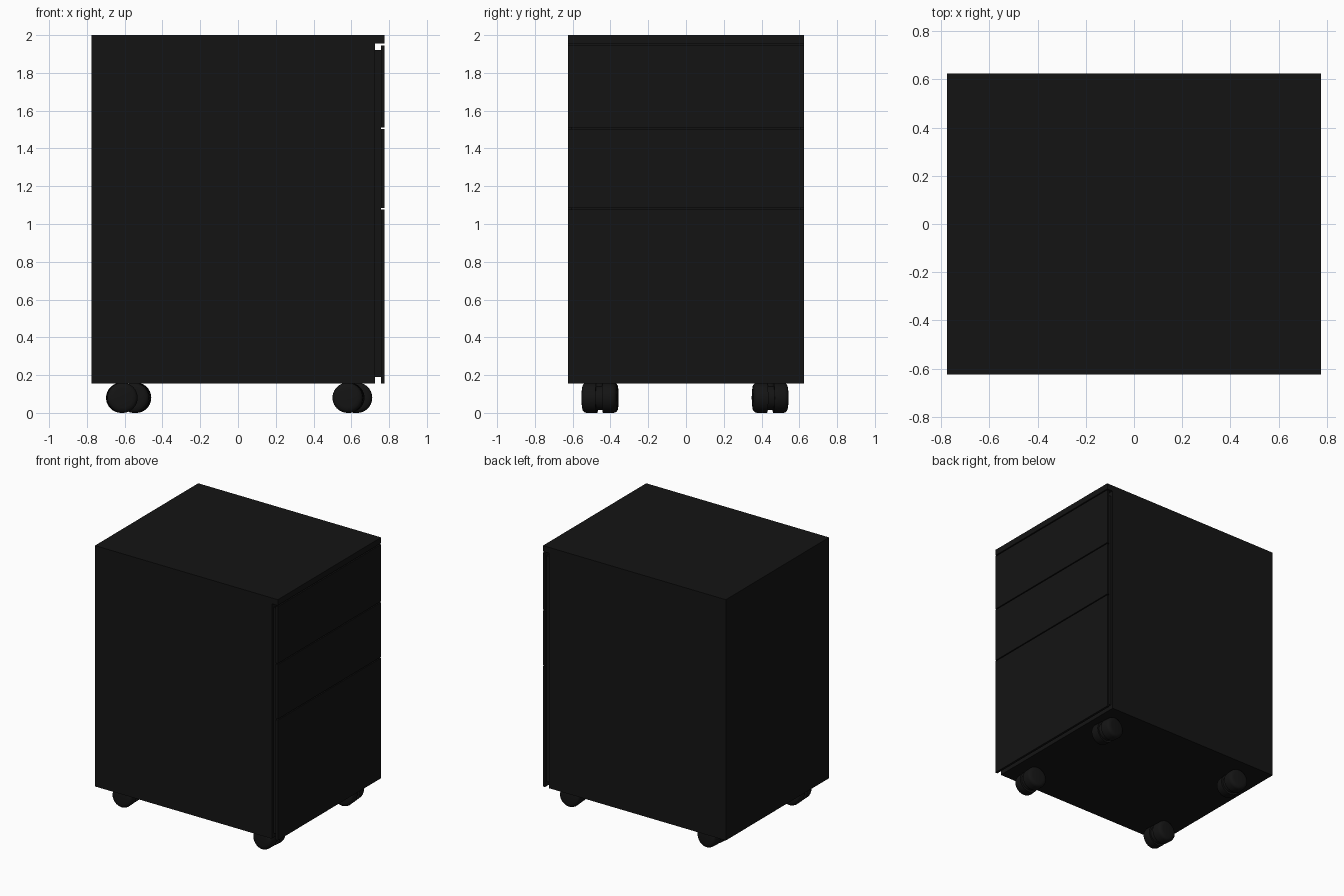
import bpy, bmesh, math
from mathutils import Matrix

if "Cube" in bpy.data.objects:
    bpy.data.objects.remove(bpy.data.objects["Cube"])

black = bpy.data.materials.new("black_metal")
black.diffuse_color = (0.007, 0.007, 0.007, 1)
black.use_nodes = True
black.node_tree.nodes["Principled BSDF"].inputs["Base Color"].default_value = black.diffuse_color


def box(name, x, y, z):
    """Axis-aligned box from (min, max) ranges."""
    bm = bmesh.new()
    bmesh.ops.create_cube(bm, size=1)
    for v in bm.verts:
        for i, (lo, hi) in enumerate((x, y, z)):
            v.co[i] = (lo + hi) / 2 + v.co[i] * (hi - lo)
    return finish(name, bm)


def finish(name, bm):
    bmesh.ops.recalc_face_normals(bm, faces=bm.faces)
    mesh = bpy.data.meshes.new(name)
    bm.to_mesh(mesh)
    bm.free()
    ob = bpy.data.objects.new(name, mesh)
    mesh.materials.append(black)
    bpy.context.collection.objects.link(ob)
    return ob


def lathe_y(bm, profile, steps=40):
    """Spin (radius, y) points around the y axis, with closed ends."""
    rings = []
    for r, y in profile:
        rings.append([bm.verts.new((r * math.cos(a), y, r * math.sin(a)))
                      for a in (2 * math.pi * k / steps for k in range(steps))])
    for a, b in zip(rings, rings[1:]):
        for k in range(steps):
            j = (k + 1) % steps
            bm.faces.new((a[k], a[j], b[j], b[k]))
    bm.faces.new(rings[0])
    bm.faces.new(rings[-1])


def caster(name, x, y, angle):
    bm = bmesh.new()
    # twin wheels with rounded outer rims, and a hub between them
    for s in (-1, 1):
        lathe_y(bm, [(r, s * d) for r, d in
                     ((0.08, 0.017), (0.08, 0.07), (0.076, 0.082),
                      (0.066, 0.09), (0.05, 0.093))])
    lathe_y(bm, [(0.066, -0.017), (0.066, 0.017)])
    # swivel stem
    bmesh.ops.create_cone(bm, cap_ends=True, segments=20, radius1=0.03,
                          radius2=0.03, depth=0.1,
                          matrix=Matrix.Translation((0, 0, 0.04)))
    ob = finish(name, bm)
    ob.location = (x, y, 0.08)
    ob.rotation_euler.z = math.radians(angle)
    bpy.ops.object.select_all(action='DESELECT')
    ob.select_set(True)
    bpy.context.view_layer.objects.active = ob
    bpy.ops.object.shade_smooth_by_angle(angle=math.radians(35))


# cabinet shell with a top that overhangs the drawer fronts
box("cabinet_body", (-0.775, 0.724), (-0.625, 0.625), (0.155, 1.955))
box("cabinet_top", (-0.775, 0.775), (-0.625, 0.625), (1.955, 2.0))

# inset backing behind the drawer fronts, leaving finger channels
box("drawer_backing", (0.724, 0.757), (-0.605, 0.605), (0.19, 1.92))

# three drawer fronts
for name, lo, hi in (("bottom", 0.155, 1.076), ("middle", 1.084, 1.502),
                     ("top", 1.51, 1.946)):
    box(name + "_drawer_front", (0.757, 0.775), (-0.625, 0.625), (lo, hi))

# casters, each swivelled slightly
caster("caster_front_left", -0.615, -0.452, 3)
caster("caster_back_left", -0.545, 0.445, -5)
caster("caster_front_right", 0.585, -0.457, -4)
caster("caster_back_right", 0.625, 0.446, 5)
